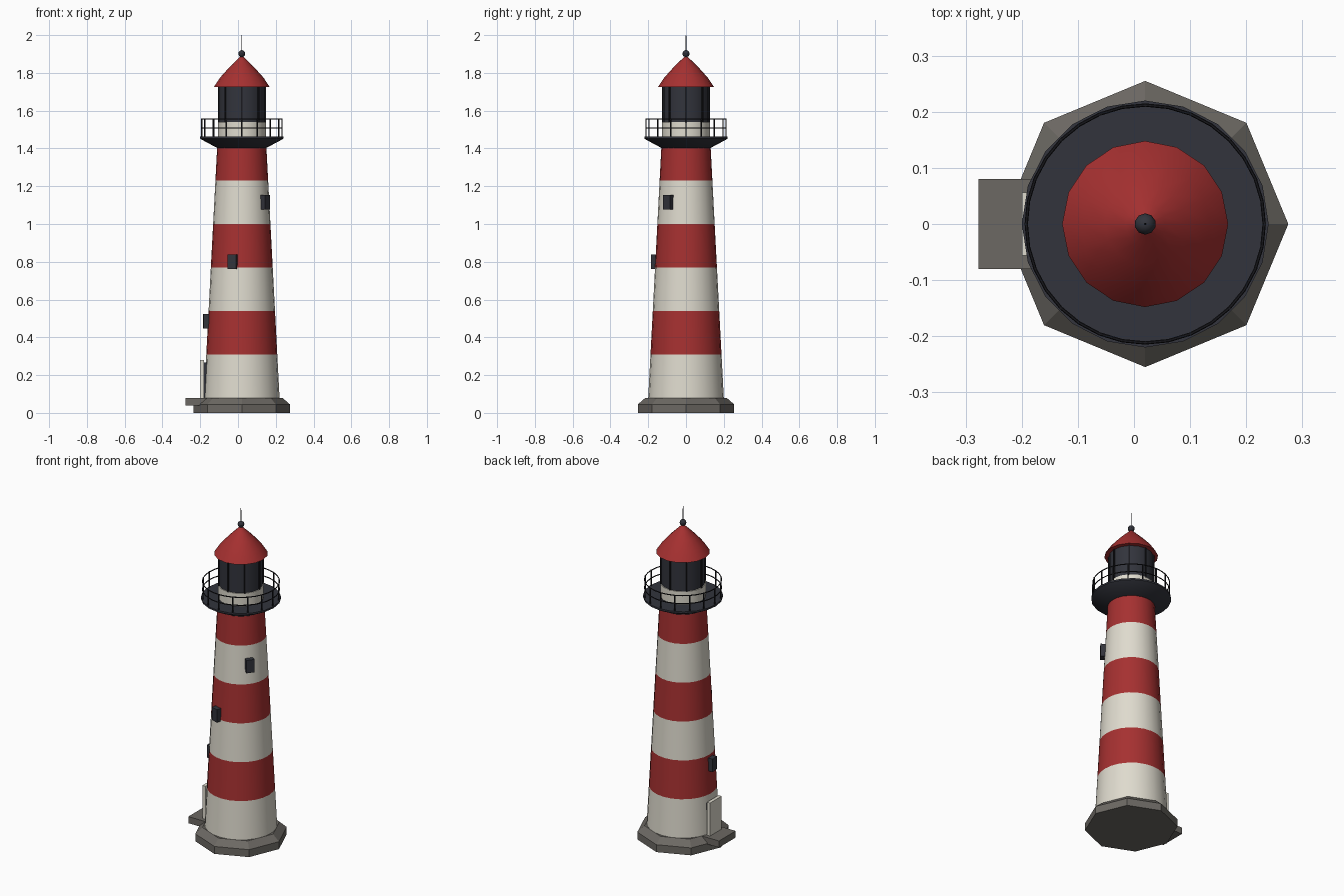
import bpy, bmesh, math
from mathutils import Matrix, Vector

old = bpy.data.objects.get("Cube")
if old:
    bpy.data.objects.remove(old, do_unlink=True)

AXIS = 0.02  # x of the tower's centre line


def material(name, r, g, b):
    m = bpy.data.materials.new(name)
    m.use_nodes = True
    m.diffuse_color = (r, g, b, 1)
    m.node_tree.nodes["Principled BSDF"].inputs["Base Color"].default_value = (r, g, b, 1)
    return m


red = material("brick_red", 0.38, 0.03, 0.03)
white = material("warm_white", 0.74, 0.71, 0.62)
stone = material("grey_stone", 0.15, 0.14, 0.125)
dark = material("dark_slate", 0.032, 0.034, 0.045)
black = material("black_iron", 0.01, 0.01, 0.013)


def finish(name, bm, mats, smooth=False):
    bmesh.ops.recalc_face_normals(bm, faces=bm.faces)
    mesh = bpy.data.meshes.new(name)
    bm.to_mesh(mesh)
    bm.free()
    for m in mats:
        mesh.materials.append(m)
    ob = bpy.data.objects.new(name, mesh)
    bpy.context.collection.objects.link(ob)
    ob.location.x = AXIS
    if smooth:
        bpy.ops.object.select_all(action='DESELECT')
        ob.select_set(True)
        bpy.context.view_layer.objects.active = ob
        bpy.ops.object.shade_smooth_by_angle(angle=math.radians(32))
    return ob


def lathe(name, profile, sides, mats, smooth=True):
    """Turn (radius, height) points round z, capped; bands cycle through mats."""
    bm = bmesh.new()
    rings = []
    for r, z in profile:
        rings.append([bm.verts.new((r * math.cos(a), r * math.sin(a), z))
                      for a in (math.tau * i / sides for i in range(sides))])
    for k, (lo, hi) in enumerate(zip(rings, rings[1:])):
        for i in range(sides):
            j = (i + 1) % sides
            bm.faces.new((lo[i], lo[j], hi[j], hi[i])).material_index = k % len(mats)
    bm.faces.new(rings[0])
    bm.faces.new(rings[-1])
    return finish(name, bm, mats, smooth)


def box(name, size, centre, mat, angle=0):
    """Box placed outward along +x, then swung round the tower by angle."""
    bm = bmesh.new()
    bmesh.ops.create_cube(bm, size=1, matrix=Matrix.Rotation(angle, 4, 'Z')
                          @ Matrix.Translation(centre) @ Matrix.Diagonal((*size, 1)))
    return finish(name, bm, [mat])


def tower_radius(z):
    return 0.2 - 0.0525 * (z - 0.08)


# Base and entrance
lathe("base", [(0.255, 0), (0.255, 0.045), (0.215, 0.08)], 8, [stone], False)
box("entrance_step", (0.13, 0.16, 0.04), (0.232, 0, 0.06), stone, math.pi)
box("door_surround", (0.02, 0.112, 0.21), (0.21, 0, 0.175), white, math.pi)
box("door", (0.03, 0.08, 0.185), (0.19, 0, 0.173), dark, math.pi)

# Striped tower
heights = [0.08 + 0.23 * i for i in range(7)]
lathe("tower", [(tower_radius(z), z) for z in heights], 24, [white, red])

# Windows spiralling up the tower
for i in range(3):
    z = 0.485 + 0.315 * i
    box(f"window_{i + 1}", (0.05, 0.045, 0.078), (tower_radius(z), 0, z), dark,
        math.radians(-176 + 69.5 * i))

# Gallery and lantern room
lathe("gallery", [(0.125, 1.4), (0.213, 1.447), (0.22, 1.452), (0.22, 1.462)], 20, [dark])
lathe("lantern_wall", [(0.127, 1.455), (0.127, 1.54)], 16, [white])
lathe("lantern_glass", [(0.122, 1.535), (0.122, 1.73)], 16, [dark])
for i in range(8):
    box(f"glazing_bar_{i + 1}", (0.008, 0.008, 0.19), (0.123, 0, 1.632), black,
        math.tau * i / 8)

# Railing
for i in range(16):
    box(f"rail_post_{i + 1}", (0.006, 0.006, 0.1), (0.212, 0, 1.508), black, math.tau * i / 16)
for name, z in (("lower_rail", 1.508), ("top_rail", 1.556)):
    bpy.ops.mesh.primitive_torus_add(major_radius=0.212, minor_radius=0.003, major_segments=32,
                                     minor_segments=6, location=(AXIS, 0, z))
    rail = bpy.context.object
    rail.name = name
    rail.data.materials.append(black)

# Roof, ball and spike
lathe("roof", [(0.148, 1.725), (0.115, 1.775), (0.072, 1.823), (0.035, 1.86), (0.008, 1.886)],
      16, [red])
lathe("finial_neck", [(0.008, 1.875), (0.008, 1.9)], 8, [dark])
bm = bmesh.new()
bmesh.ops.create_uvsphere(bm, u_segments=10, v_segments=6, radius=0.019,
                          matrix=Matrix.Translation(Vector((0, 0, 1.902))))
finish("finial_ball", bm, [dark], True)
lathe("spike", [(0.0025, 1.9), (0.0015, 2.0)], 6, [black])
